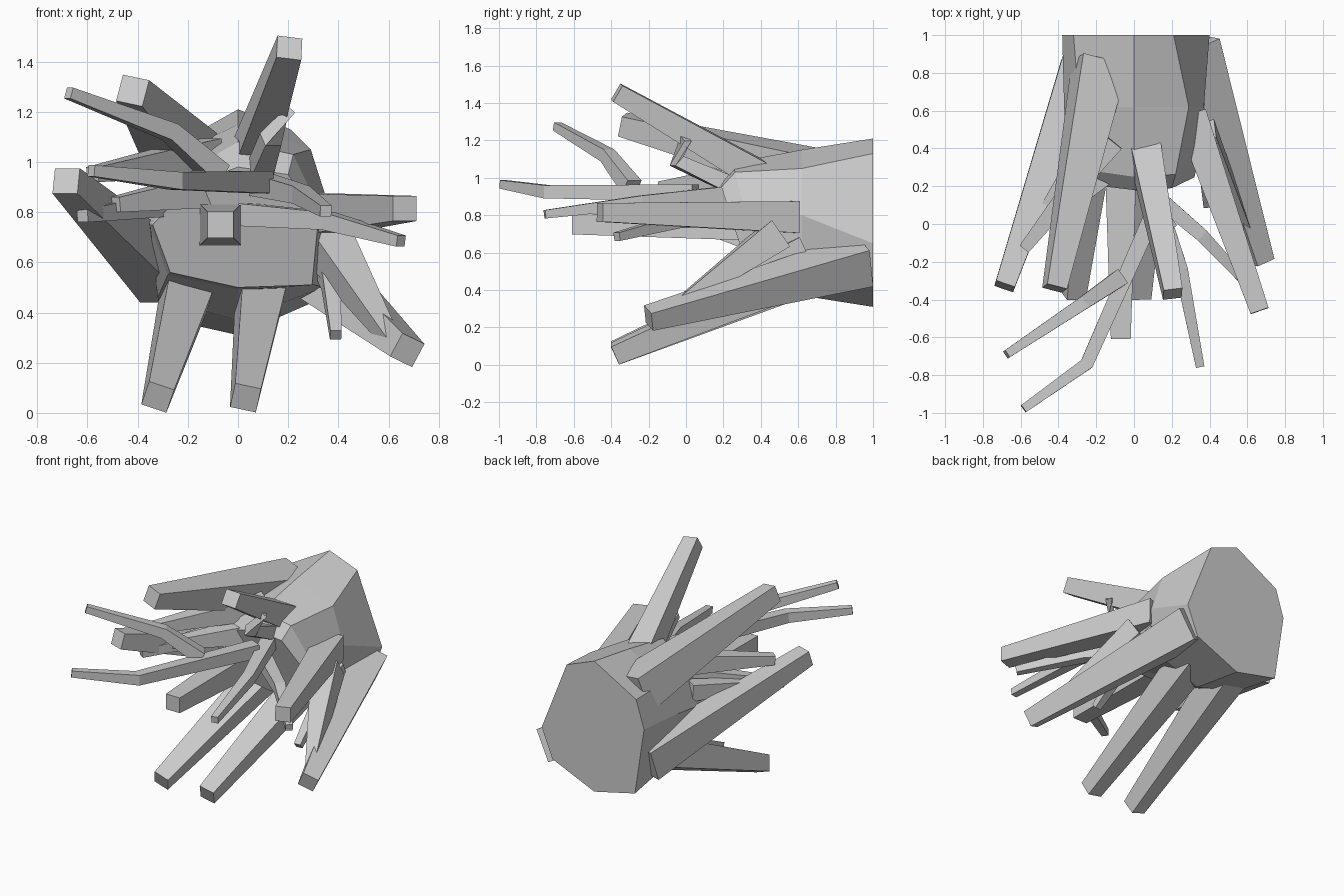
import bpy, bmesh
from math import radians
from mathutils import Vector, Matrix


def loft(name, rings):
    """Skin a list of equal-length point rings and cap both ends."""
    bm = bmesh.new()
    loops = [[bm.verts.new(p) for p in r] for r in rings]
    n = len(loops[0])
    for a, b in zip(loops, loops[1:]):
        for i in range(n):
            j = (i + 1) % n
            bm.faces.new((a[i], a[j], b[j], b[i]))
    bm.faces.new(loops[0])
    bm.faces.new(loops[-1])
    bmesh.ops.recalc_face_normals(bm, faces=bm.faces)
    me = bpy.data.meshes.new(name)
    bm.to_mesh(me)
    bm.free()
    ob = bpy.data.objects.new(name, me)
    bpy.context.collection.objects.link(ob)
    return ob


def tentacle(name, path, widths, roll=0):
    """Square tapered tube along a path."""
    pts = [Vector(p) for p in path]
    rings = []
    for i, p in enumerate(pts):
        t = (pts[min(i + 1, len(pts) - 1)] - pts[max(i - 1, 0)]).normalized()
        side = t.cross(Vector((0, 0, 1))).normalized()
        side = Matrix.Rotation(radians(roll), 3, t) @ side
        up = side.cross(t)
        h = widths[i] / 2
        rings.append([p + side * h * a + up * h * b
                      for a, b in ((-1, -1), (1, -1), (1, 1), (-1, 1))])
    return loft(name, rings)


# Body: irregular eight-sided trunk; front sections lean (y, lean, outline)
sections = [
    (1.0, 0, [(0, 1.21), (.21, 1.13), (.40, .65), (.32, .45),
              (0, .31), (-.31, .38), (-.38, .84), (-.32, 1.03)]),
    (.62, 0, [(0, 1.15), (.29, 1.05), (.37, .80), (.34, .50),
              (0, .37), (-.32, .46), (-.37, .80), (-.29, 1.01)]),
    (.25, .25, [(0, 1.08), (.22, 1.03), (.335, .79), (.305, .51),
                (0, .49), (-.28, .55), (-.35, .75), (-.21, .96)]),
    (.18, .32, [(0, .98), (.20, .95), (.32, .77), (.295, .51),
                (0, .50), (-.27, .56), (-.34, .75), (-.19, .91)]),
]
loft("body", [[(x, y + k * (ring[0][1] - z), z) for x, z in ring]
              for y, k, ring in sections])

# Thick straight tentacles: base, tip, base width, tip width, roll
thick = [
    ((.06, .38, 1.02), (.205, -.37, 1.455), .16, .10, -8),
    ((-.18, .85, .98), (-.42, -.34, 1.285), .25, .11, -12),
    ((-.28, .85, .54), (-.685, -.33, .925), .21, .105, 0),
    ((.30, .58, .79), (.665, -.46, .815), .17, .10, 0),
    ((.31, .95, .56), (.675, -.20, .25), .22, .105, -25),
    ((-.19, .70, .52), (-.32, -.38, .063), .20, .105, -20),
    ((.10, .70, .52), (.03, -.38, .06), .19, .105, -13),
    ((-.07, .35, .75), (-.07, -.61, .75), .17, .105, 0),
    ((.35, .48, .69), (.63, -.12, .26), .17, .05, 10),
    ((-.10, .32, .89), (-.49, -.02, .83), .14, .06, 0),
    ((-.12, .45, 1.02), (-.58, -.13, .95), .15, .06, 0),
    ((-.28, .36, .84), (-.62, -.17, .785), .11, .05, 0),
]
for i, (base, tip, wb, wt, roll) in enumerate(thick):
    tentacle(f"thick_tentacle_{i + 1}", [base, tip], [wb, wt], roll)

# Thin bent tentacles: base, bend, tip
thin = [
    [(-.08, -.29, .95), (-.27, -.42, 1.12), (-.675, -.69, 1.275)],
    [(.10, .05, .92), (-.25, -.74, .925), (-.585, -.978, .965)],
    [(.03, .22, .79), (.36, -.06, .765), (.65, -.37, .685)],
    [(.09, .22, .91), (.25, -.24, .87), (.35, -.755, .805)],
    [(.33, .62, .64), (.37, .36, .52), (.39, .10, .31)],
    [(.09, .22, .97), (.13, -.05, 1.09), (.20, .0, 1.21)],
]
for i, path in enumerate(thin):
    tentacle(f"thin_tentacle_{i + 1}", path, [.09, .07, .045])
